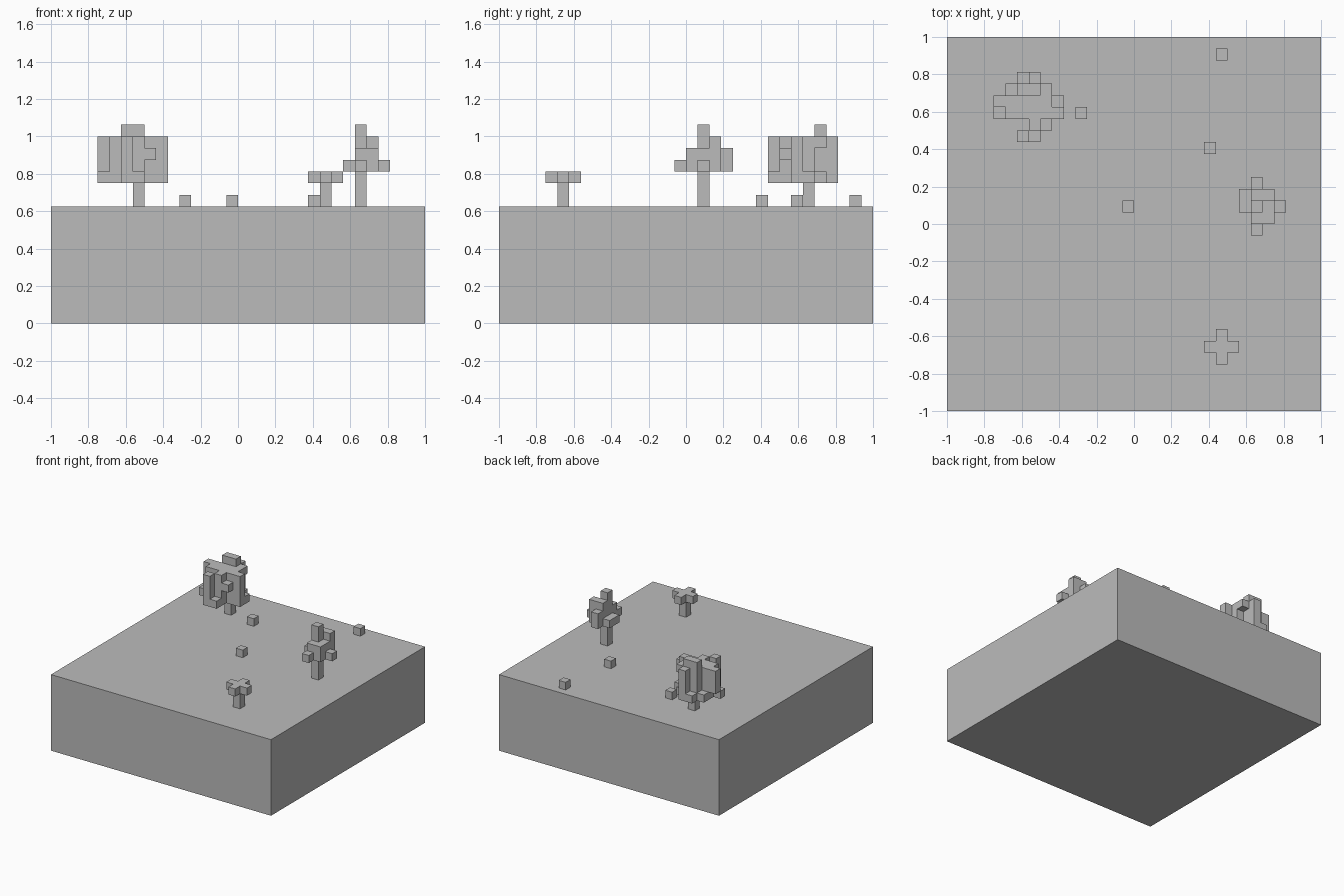
import bpy
import bmesh
from itertools import product
from mathutils import Vector

UNIT = 2 / 32          # edge of one block
GROUND = 10            # ground height in blocks

if "Cube" in bpy.data.objects:
    bpy.data.objects.remove(bpy.data.objects["Cube"])

gray = bpy.data.materials.new("plain_gray")
gray.use_nodes = True
gray.diffuse_color = (0.5, 0.5, 0.5, 1)
gray.node_tree.nodes["Principled BSDF"].inputs["Base Color"].default_value = (0.5, 0.5, 0.5, 1)


def span(value):
    """Turn a single index or a (first, last) pair into a range."""
    first, last = value if isinstance(value, tuple) else (value, value)
    return range(first, last + 1)


def build(name, boxes):
    """Join boxes of blocks into one shell that keeps only the outer faces."""
    cells = set()
    for box in boxes:
        cells.update(product(*(span(v) for v in box)))
    bm = bmesh.new()
    verts = {}
    for cell in sorted(cells):
        for axis, side in product(range(3), (0, 1)):
            neighbour = list(cell)
            neighbour[axis] += 2 * side - 1
            if tuple(neighbour) in cells:
                continue
            corners = []
            for a, b in ((0, 0), (1, 0), (1, 1), (0, 1)):
                p = list(cell)
                p[axis] += side
                p[(axis + 1) % 3] += a
                p[(axis + 2) % 3] += b
                p = tuple(p)
                if p not in verts:
                    verts[p] = bm.verts.new(Vector((p[0] - 16, p[1] - 16, p[2])) * UNIT)
                corners.append(verts[p])
            bm.faces.new(corners if side else corners[::-1])
    mesh = bpy.data.meshes.new(name)
    bm.to_mesh(mesh)
    bm.free()
    mesh.materials.append(gray)
    obj = bpy.data.objects.new(name, mesh)
    bpy.context.collection.objects.link(obj)
    return obj


# Ground slab
bpy.ops.mesh.primitive_cube_add(size=1, location=(0, 0, GROUND * UNIT / 2))
slab = bpy.context.object
slab.name = "ground_slab"
slab.scale = (2, 2, GROUND * UNIT)
slab.data.materials.append(gray)

# Large tree: trunk and ragged crown
build("large_tree_trunk", [(7, 26, (GROUND, 11))])
full = (12, 15)
build("large_tree_crown", [
    ((5, 8), (25, 26), full),
    ((6, 7), 27, (12, 16)),
    (4, 25, 12), (4, 26, (13, 15)),
    (9, 25, full), (9, 26, 12),
    (6, 23, full), (7, 23, 12), (7, 24, full), (8, 24, 14),
    (5, 27, 12), (8, 27, 12), (8, 27, 15),
    (7, 28, full), (6, 28, 12),
])

# Medium tree: tall trunk with stepped leaves
build("medium_tree", [
    (26, 17, (GROUND, 16)),
    (25, (17, 18), 13), (26, 15, 13),
    ((26, 27), 16, (13, 14)),
    (27, 17, (13, 14)), (28, 17, 13),
    ((26, 27), 18, (13, 15)),
    (26, 19, (13, 14)),
])

# Small tree: trunk with a cross-shaped crown
build("small_tree", [
    (23, 5, (GROUND, 12)),
    ((22, 24), 5, 12),
    (23, (4, 6), 12),
])

# Single bushes on the ground
for number, (i, j) in enumerate([(11, 25), (15, 17), (22, 22), (23, 30)], 1):
    build(f"bush_{number}", [(i, j, GROUND)])
